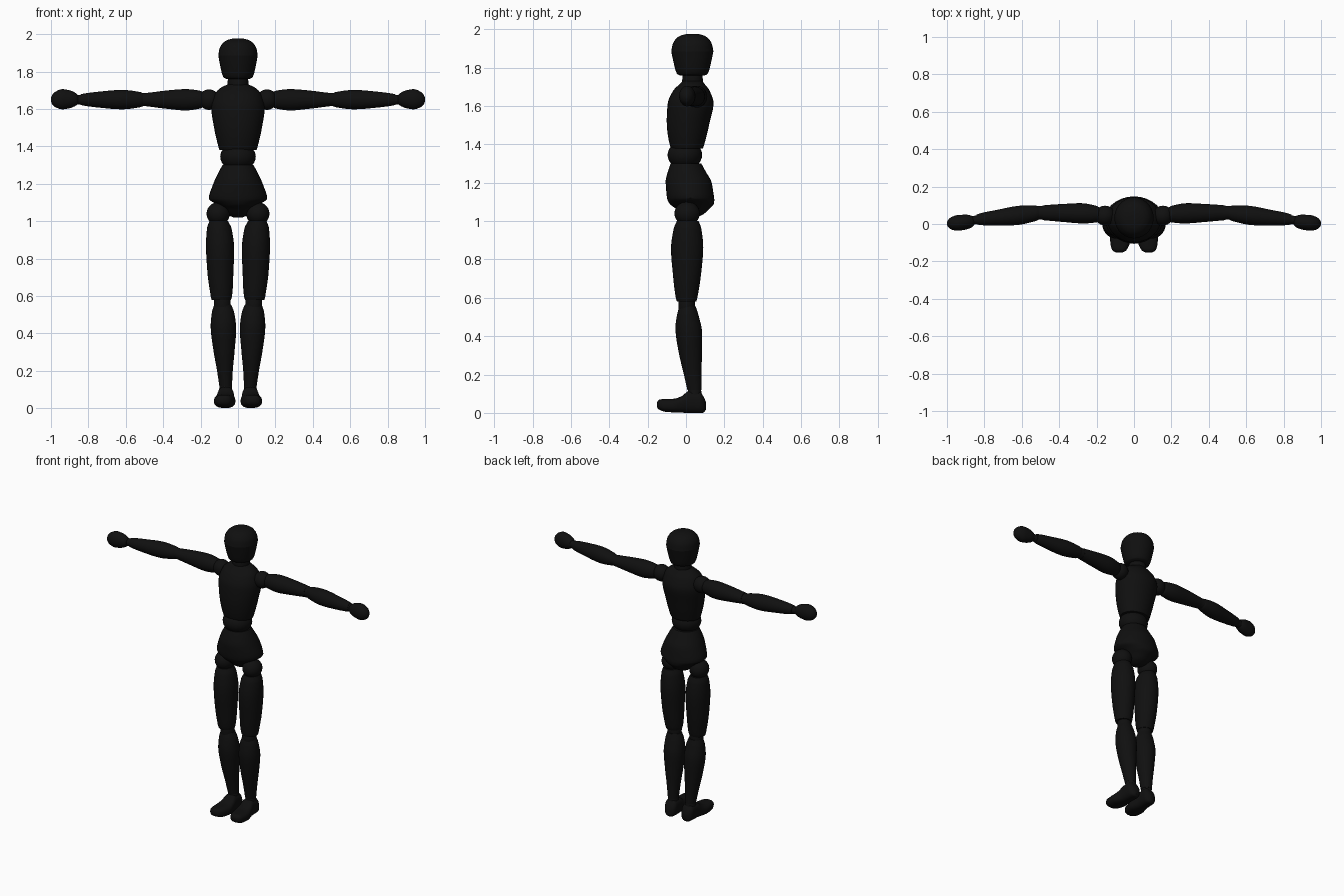
import bpy, bmesh, math

black = bpy.data.materials.new("matte_black")
black.diffuse_color = (0.005, 0.005, 0.005, 1)


def finish(name, bm, mirror):
    bmesh.ops.recalc_face_normals(bm, faces=bm.faces)
    me = bpy.data.meshes.new(name)
    bm.to_mesh(me)
    bm.free()
    me.materials.append(black)
    for p in me.polygons:
        p.use_smooth = True
    me.set_sharp_from_angle(angle=math.radians(35))
    ob = bpy.data.objects.new(name, me)
    bpy.context.collection.objects.link(ob)
    if mirror:
        ob.modifiers.new("mirror", 'MIRROR').use_mirror_merge = False
    return ob


def refine(st, steps=4):
    """Monotone smooth interpolation of the sections along their first value."""
    n, cols = len(st), len(st[0])
    out = [[0.0] * cols for _ in range((n - 1) * steps + 1)]
    for c in range(1, cols):
        d = [(st[i + 1][c] - st[i][c]) / (st[i + 1][0] - st[i][0]) for i in range(n - 1)]
        m = [d[0]] + [2 * a * b / (a + b) if a * b > 0 else 0 for a, b in zip(d, d[1:])] + [d[-1]]
        for k in range(len(out)):
            i = min(k // steps, n - 2)
            s = k / steps - i
            h = st[i + 1][0] - st[i][0]
            out[k][0] = st[i][0] + s * h
            out[k][c] = ((2*s**3 - 3*s**2 + 1) * st[i][c] + (s**3 - 2*s**2 + s) * h * m[i]
                         + (3*s**2 - 2*s**3) * st[i + 1][c] + (s**3 - s**2) * h * m[i + 1])
    return out


def loft(name, axis, sections, mirror=False, power=1.0, seg=28):
    """Sections: (position on axis, centre a, centre b, radius a, radius b)."""
    bm = bmesh.new()
    rings = []
    for t, ca, cb, ra, rb in refine(sections):
        ring = []
        for k in range(seg):
            g = 2 * math.pi * k / seg
            c, s = math.cos(g), math.sin(g)
            a = ca + ra * math.copysign(abs(c) ** power, c)
            b = cb + rb * math.copysign(abs(s) ** power, s)
            co = {'X': (t, a, b), 'Y': (a, t, b), 'Z': (a, b, t)}[axis]
            ring.append(bm.verts.new(co))
        rings.append(ring)
    for r, q in zip(rings, rings[1:]):
        for k in range(seg):
            j = (k + 1) % seg
            bm.faces.new((r[k], r[j], q[j], q[k]))
    bm.faces.new(rings[0])
    bm.faces.new(rings[-1])
    return finish(name, bm, mirror)


def ball(name, centre, radii, mirror=False):
    bm = bmesh.new()
    bmesh.ops.create_uvsphere(bm, u_segments=24, v_segments=16, radius=1)
    bmesh.ops.scale(bm, vec=radii, verts=bm.verts)
    bmesh.ops.translate(bm, vec=centre, verts=bm.verts)
    return finish(name, bm, mirror)


# Head and neck
loft("head", 'Z', [(1.76, 0, .033, .06, .066), (1.768, 0, .033, .077, .08),
                   (1.82, 0, .033, .093, .096), (1.885, 0, .033, .105, .11)])
loft("head_cap", 'Z', [(1.885, 0, .033, .105, .11), (1.92, 0, .033, .1, .103),
                       (1.95, 0, .033, .083, .086), (1.968, 0, .033, .058, .06),
                       (1.976, 0, .033, .03, .03)])
loft("neck", 'Z', [(1.69, 0, .034, .055, .055), (1.75, 0, .034, .055, .053),
                   (1.79, 0, .034, .045, .045)])

# Torso
loft("chest", 'Z', [(1.38, 0, .005, .099, .083), (1.392, 0, .005, .103, .088),
                    (1.5, 0, .01, .128, .11), (1.61, 0, .024, .143, .12),
                    (1.68, 0, .028, .124, .095), (1.715, 0, .032, .09, .065),
                    (1.73, 0, .034, .058, .052)])
ball("waist", (0, -.006, 1.345), (.095, .09, .075))
loft("pelvis", 'Z', [(1.02, 0, .03, .025, .025), (1.035, 0, .035, .055, .055),
                     (1.065, 0, .035, .085, .088), (1.09, 0, .03, .115, .115),
                     (1.12, 0, .024, .156, .123), (1.2, 0, .014, .132, .12),
                     (1.26, 0, .004, .105, .098), (1.3, 0, 0, .083, .08)])

# Legs
ball("hip_joint", (.106, .006, 1.04), (.062, .066, .062), True)
loft("thigh", 'Z', [(.58, .089, .003, .052, .05), (.6, .089, .003, .057, .056),
                    (.72, .094, .005, .069, .073), (.86, .096, .006, .075, .084),
                    (.96, .1, .008, .066, .072), (1.0, .103, .009, .05, .057)], True)
loft("knee_joint", 'Z', [(.53, .084, .004, .042, .042), (.565, .084, .004, .045, .044),
                         (.6, .084, .004, .042, .042)], True)
loft("shin", 'Z', [(.12, .066, .044, .034, .037), (.2, .07, .035, .042, .046),
                   (.32, .075, .022, .058, .061), (.43, .078, .014, .068, .069),
                   (.51, .08, .009, .06, .056), (.555, .082, .008, .045, .043)], True)
loft("ankle_joint", 'Z', [(.09, .066, .045, .036, .037), (.14, .066, .045, .03, .032)], True)
loft("foot", 'Y', [(-.152, .078, .043, .018, .012), (-.142, .078, .043, .036, .025),
                   (-.11, .075, .039, .05, .033), (-.06, .071, .038, .057, .036),
                   (-.02, .068, .045, .05, .044), (.015, .066, .057, .044, .057),
                   (.07, .064, .056, .043, .056), (.092, .064, .043, .034, .041),
                   (.104, .064, .036, .014, .02)], True, .75)

# Arms
ball("shoulder_joint", (.155, .045, 1.65), (.055, .053, .055), True)
loft("upper_arm", 'X', [(.185, .052, 1.65, .036, .038), (.2, .053, 1.65, .044, .047),
                        (.28, .057, 1.649, .054, .057), (.38, .059, 1.65, .048, .049),
                        (.47, .06, 1.65, .041, .038), (.49, .06, 1.65, .039, .036)], True)
loft("elbow_joint", 'X', [(.47, .06, 1.65, .036, .035), (.54, .06, 1.65, .036, .035)], True)
loft("forearm", 'X', [(.505, .059, 1.65, .034, .034), (.525, .057, 1.65, .041, .041),
                      (.62, .046, 1.65, .051, .052), (.74, .033, 1.65, .041, .043),
                      (.82, .026, 1.65, .032, .033), (.842, .024, 1.65, .026, .028)], True)
loft("wrist_joint", 'X', [(.82, .025, 1.65, .023, .025), (.88, .018, 1.65, .023, .025)], True)
loft("hand", 'X', [(.855, .014, 1.65, .021, .023), (.868, .013, 1.651, .031, .034),
                   (.9, .01, 1.652, .04, .048), (.94, .006, 1.652, .042, .054),
                   (.975, .004, 1.651, .034, .042), (.992, .003, 1.65, .021, .027),
                   (1.0, .002, 1.65, .008, .01)], True)
